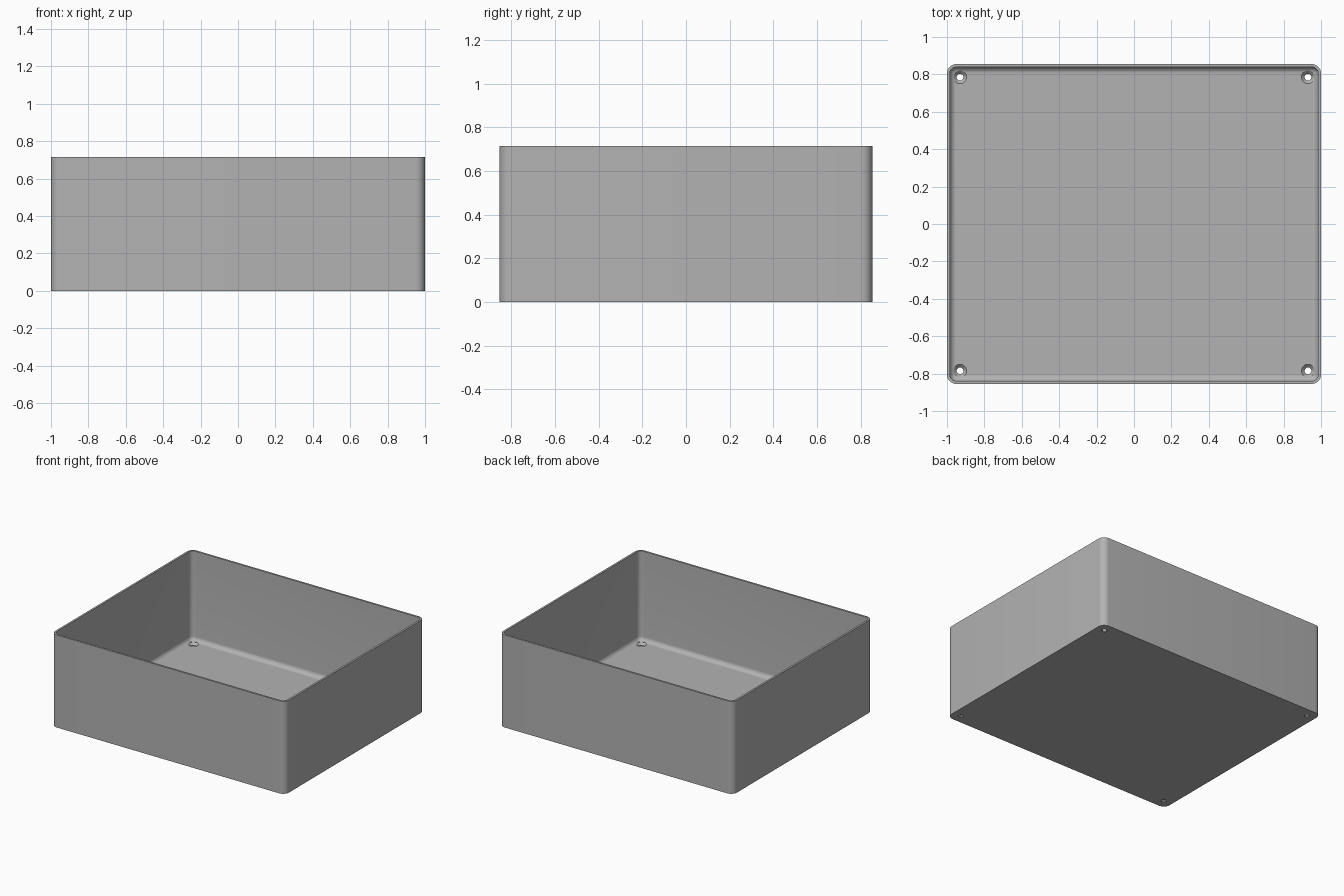
import bpy, bmesh, math

cube = bpy.data.objects.get("Cube")
if cube:
    bpy.data.objects.remove(cube, do_unlink=True)

HALF_X, HALF_Y, HEIGHT = 1.0, 0.855, 0.715
WALL, FLOOR, CORNER, FILLET = 0.015, 0.023, 0.05, 0.034
HOLE_X, HOLE_Y = 0.93, 0.785

grey = bpy.data.materials.new("plain grey")
grey.use_nodes = True
colour = (0.45, 0.45, 0.45, 1)
grey.diffuse_color = colour
grey.node_tree.nodes["Principled BSDF"].inputs["Base Color"].default_value = colour


def make_object(name, bm):
    bmesh.ops.recalc_face_normals(bm, faces=bm.faces)
    mesh = bpy.data.meshes.new(name)
    bm.to_mesh(mesh)
    bm.free()
    obj = bpy.data.objects.new(name, mesh)
    bpy.context.collection.objects.link(obj)
    mesh.materials.append(grey)
    return obj


def rounded_ring(bm, inset, z, steps=8):
    """Rounded rectangle, moved inwards from the outer wall."""
    r = CORNER - inset
    verts = []
    for corner, (sx, sy) in enumerate([(1, 1), (-1, 1), (-1, -1), (1, -1)]):
        for i in range(steps + 1):
            a = math.pi / 2 * (corner + i / steps)
            verts.append(bm.verts.new((sx * (HALF_X - CORNER) + r * math.cos(a),
                                       sy * (HALF_Y - CORNER) + r * math.sin(a), z)))
    return verts


def loft(bm, rings):
    """Skin a stack of rings and cap both ends."""
    for low, high in zip(rings, rings[1:]):
        n = len(low)
        for i in range(n):
            j = (i + 1) % n
            bm.faces.new((low[i], low[j], high[j], high[i]))
    bm.faces.new(rings[0])
    bm.faces.new(rings[-1])


# Open tray: outer wall, rim, inner wall, floor fillet, floor
bm = bmesh.new()
profile = [(0, 0), (0, HEIGHT), (WALL, HEIGHT)]
for i in range(9):
    a = math.pi / 2 * i / 8
    profile.append((WALL + FILLET * (1 - math.cos(a)),
                    FLOOR + FILLET * (1 - math.sin(a))))
loft(bm, [rounded_ring(bm, inset, z) for inset, z in profile])
tray = make_object("open_tray", bm)

# Countersunk screw holes in the four corners
bm = bmesh.new()
for sx in (-1, 1):
    for sy in (-1, 1):
        rings = []
        for r, z in [(0.018, -0.05), (0.018, 0.006), (0.035, FLOOR), (0.035, 0.1)]:
            rings.append([bm.verts.new((sx * HOLE_X + r * math.cos(math.tau * k / 32),
                                        sy * HOLE_Y + r * math.sin(math.tau * k / 32), z))
                          for k in range(32)])
        loft(bm, rings)
cutter = make_object("screw_hole_cutter", bm)
cutter.hide_render = True

cut = tray.modifiers.new("screw holes", "BOOLEAN")
cut.operation = "DIFFERENCE"
cut.solver = "EXACT"
cut.object = cutter
bpy.ops.object.select_all(action="DESELECT")
bpy.context.view_layer.objects.active = tray
tray.select_set(True)
bpy.ops.object.modifier_apply(modifier=cut.name)
bpy.data.objects.remove(cutter, do_unlink=True)
bpy.ops.object.shade_smooth_by_angle(angle=math.radians(30))
